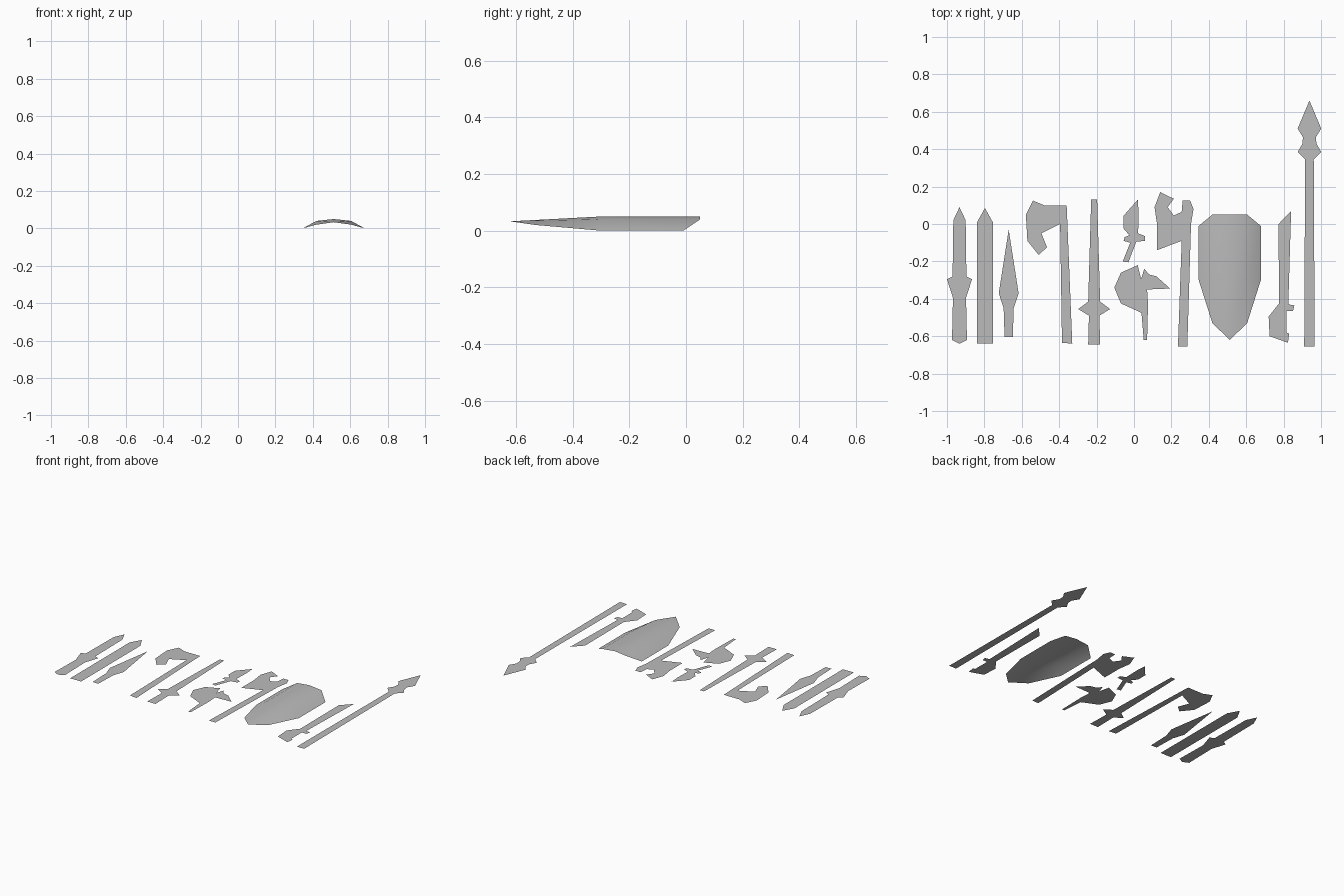
import bpy
import bmesh

default_cube = bpy.data.objects.get("Cube")
if default_cube:
    bpy.data.objects.remove(default_cube, do_unlink=True)

# One plain grey for the whole set
grey = bpy.data.materials.new("plain grey")
grey.use_nodes = True
grey_colour = (0.5, 0.5, 0.5, 1)
grey.diffuse_color = grey_colour
grey.node_tree.nodes["Principled BSDF"].inputs["Base Color"].default_value = grey_colour


def finish_part(name, bm):
    """Turn the bmesh into an object, with every face pointing upwards."""
    bm.normal_update()
    for face in bm.faces:
        if face.normal.z < 0:
            face.normal_flip()
    mesh = bpy.data.meshes.new(name)
    bm.to_mesh(mesh)
    bm.free()
    mesh.materials.append(grey)
    part = bpy.data.objects.new(name, mesh)
    bpy.context.collection.objects.link(part)
    return part


def flat_part(name, outline):
    """Flat sheet lying on the ground, cut to the outline."""
    bm = bmesh.new()
    face = bm.faces.new([bm.verts.new((x, y, 0)) for x, y in outline])
    bmesh.ops.triangulate(bm, faces=[face])
    return finish_part(name, bm)


def mirrored_part(name, centre, half_profile):
    """Flat sheet mirrored about its long axis; profile is (half width, y)."""
    right = [(centre + w, y) for w, y in half_profile]
    left = [(centre - w, y) for w, y in reversed(half_profile) if w > 0]
    return flat_part(name, right + left)


# Symmetric weapons, tip first
mirrored_part("broad_sword", -0.933, [
    (0, .09), (.033, .02), (.037, -.28), (.067, -.295),
    (.035, -.395), (.04, -.62), (0, -.64)])
mirrored_part("plain_blade", -0.797, [(0, .085), (.042, .01), (.042, -.64)])
mirrored_part("dagger", -0.67, [(0, -.03), (.053, -.37), (.027, -.45), (.022, -.605)])
mirrored_part("long_sword", -0.213, [
    (.016, .13), (.032, -.415), (.085, -.455), (.028, -.49), (.032, -.645)])
mirrored_part("spear", 0.938, [
    (0, .66), (.063, .51), (.035, .465), (.037, .43),
    (.063, .385), (.023, .345), (.028, -.655)])

# Irregular weapons
flat_part("hooked_axe", [
    (-.54, .125), (-.48, .1), (-.36, .1), (-.33, -.64), (-.385, -.635), (-.395, 0),
    (-.495, -.05), (-.465, -.125), (-.51, -.165), (-.57, -.09), (-.578, .05)])
flat_part("small_knife", [
    (.02, .13), (.025, .06), (.022, -.05), (.06, -.065), (.058, -.09), (.012, -.095),
    (-.03, -.205), (-.06, -.2), (-.02, -.1), (-.055, -.09), (-.05, -.07),
    (-.025, -.06), (-.055, -.025), (-.055, .045)])
flat_part("hand_axe", [
    (.02, -.22), (.038, -.295), (.055, -.24), (.08, -.27), (.12, -.28), (.193, -.345),
    (.07, -.35), (.075, -.43), (.07, -.62), (.052, -.62), (.04, -.475),
    (-.07, -.425), (-.105, -.34), (-.07, -.26)])
flat_part("battle_axe", [
    (.14, .17), (.213, .135), (.18, .09), (.213, .045), (.255, .065), (.26, .125),
    (.3, .125), (.318, .08), (.305, 0), (.285, -.655), (.235, -.655),
    (.255, -.09), (.123, -.14), (.123, 0), (.11, .09)])
flat_part("curved_sword", [
    (.84, .07), (.825, -.43), (.858, -.435), (.85, -.465), (.815, -.465), (.815, -.58),
    (.83, -.585), (.823, -.635), (.725, -.6), (.72, -.495), (.775, -.425), (.773, 0)])

# Arched shield: a smooth sheet built from columns running top to point
shield_centre = 0.512
rim = [(.166, -.01, 0), (.166, -.3, 0)]
shoulder = [(.093, .05, .04), (.093, -.3, .04), (.093, -.53, .02)]
ridge = [(0, .05, .05), (0, -.3, .05), (0, -.62, .033)]

bm = bmesh.new()
middle = [bm.verts.new((shield_centre, y, z)) for _, y, z in ridge]
for side in (-1, 1):
    edge, inner = [
        [bm.verts.new((shield_centre + side * x, y, z)) for x, y, z in column]
        for column in (rim, shoulder)]
    bm.faces.new((edge[0], edge[1], inner[1], inner[0]))
    bm.faces.new((edge[1], inner[2], inner[1]))
    for row in range(2):
        bm.faces.new((inner[row], inner[row + 1], middle[row + 1], middle[row]))
shield = finish_part("shield", bm)
for polygon in shield.data.polygons:
    polygon.use_smooth = True
